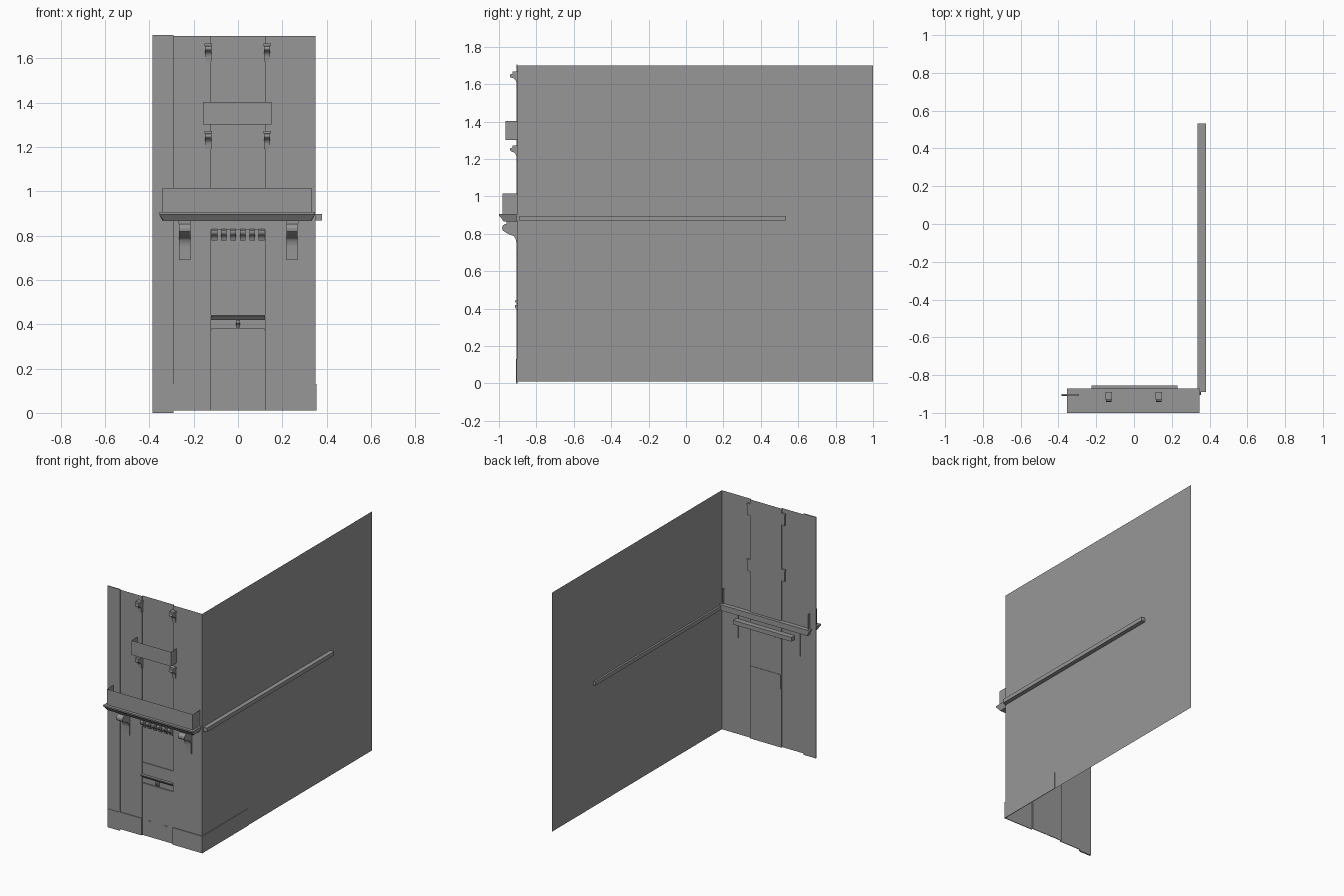
import bpy
import bmesh
from mathutils import Vector

cube = bpy.data.objects.get("Cube")
if cube:
    bpy.data.objects.remove(cube, do_unlink=True)

stone = bpy.data.materials.new("grey stone")
stone.use_nodes = True
GREY = (0.31, 0.31, 0.31, 1)
stone.diffuse_color = GREY
stone.node_tree.nodes["Principled BSDF"].inputs["Base Color"].default_value = GREY


def finish(name, bm, recalc=True):
    if recalc:
        bmesh.ops.recalc_face_normals(bm, faces=bm.faces)
    mesh = bpy.data.meshes.new(name)
    bm.to_mesh(mesh)
    bm.free()
    mesh.materials.append(stone)
    obj = bpy.data.objects.new(name, mesh)
    bpy.context.collection.objects.link(obj)
    return obj


def box(name, x, y, z):
    bm = bmesh.new()
    bmesh.ops.create_cube(bm, size=1)
    for v in bm.verts:
        v.co = Vector(r[0] + (c + 0.5) * (r[1] - r[0]) for c, r in zip(v.co, (x, y, z)))
    return finish(name, bm)


def sheet(name, plan, z):
    """Open vertical sheet that follows a plan line, facing outwards."""
    bm = bmesh.new()
    low, high = ([bm.verts.new((x, y, h)) for x, y in plan] for h in z)
    for i in range(len(plan) - 1):
        bm.faces.new((low[i], low[i + 1], high[i + 1], high[i]))
    return finish(name, bm, recalc=False)


def prism(name, profile, x, smooth=False):
    """Side profile of (y, z) points drawn out along x."""
    bm = bmesh.new()
    face = bm.faces.new([bm.verts.new((x[0], y, z)) for y, z in profile])
    new = bmesh.ops.extrude_face_region(bm, geom=[face])["geom"]
    bmesh.ops.translate(bm, vec=(x[1] - x[0], 0, 0),
                        verts=[v for v in new if isinstance(v, bmesh.types.BMVert)])
    obj = finish(name, bm)
    if smooth:
        for p in obj.data.polygons:
            p.use_smooth = True
        bpy.ops.object.select_all(action="DESELECT")
        obj.select_set(True)
        bpy.context.view_layer.objects.active = obj
        bpy.ops.object.shade_smooth_by_angle()
    return obj


def arc(p, c, q, n=6):
    """Quadratic curve from p to q, pulled towards c."""
    p, c, q = Vector(p), Vector(c), Vector(q)
    return [tuple(p.lerp(c, i / n).lerp(c.lerp(q, i / n), i / n)) for i in range(n + 1)]


# Walls: stepped front and long plain side
FRONT, BACK, BAY = -0.9, -0.89, 0.122
sheet("walls", [(-0.29, FRONT), (-BAY, FRONT), (-BAY, BACK), (BAY, BACK),
                (BAY, FRONT), (0.35, FRONT), (0.35, 1)], (0.01, 1.7))
box("edge_pilaster", (-0.385, -0.29), (-0.907, FRONT), (0, 1.705))

# Plinth
box("plinth_pilaster", (-0.385, -0.295), (-0.91, FRONT), (0, 0.13))
box("plinth_right", (-0.295, -BAY), (-0.905, FRONT), (0.01, 0.13))
box("plinth_left", (BAY, 0.354), (-0.905, FRONT), (0.01, 0.13))
box("plinth_side", (0.35, 0.354), (FRONT, -0.39), (0.01, 0.13))

# Cornice slab, its back ledge and the parapet above
cornice = prism("cornice", [(-0.87, 0.865), (-0.975, 0.865), (-0.98, 0.873),
                            (-0.995, 0.893), (-1, 0.895), (-1, 0.905), (-0.87, 0.905)],
                (-0.355, 0.347))
for v in cornice.data.vertices:
    if v.co.z < 0.89:
        v.co.x *= 0.955
box("back_ledge", (-0.225, 0.23), (-0.892, -0.855), (0.80, 0.83))
sheet("parapet", [(-0.34, -0.88), (-0.34, -0.98), (0.332, -0.98), (0.332, -0.88)],
      (0.905, 1.015))

# Upper balcony screen
sheet("balcony_screen", [(-0.157, FRONT), (-0.157, -0.965), (0.15, -0.965), (0.15, FRONT)],
      (1.3, 1.402))

# Large scroll brackets under the cornice
scroll = ([(-0.895, 0.866), (-0.955, 0.866)]
          + arc((-0.96, 0.853), (-0.983, 0.85), (-0.983, 0.83))
          + arc((-0.98, 0.818), (-0.95, 0.795), (-0.925, 0.79))
          + arc((-0.918, 0.785), (-0.908, 0.77), (-0.907, 0.75))
          + [(-0.907, 0.69), (-0.895, 0.69)])
for side, x in (("right", -0.24), ("left", 0.244)):
    prism(f"scroll_bracket_{side}", scroll, (x - 0.025, x + 0.025), True)
    box(f"scroll_cap_{side}", (x - 0.028, x + 0.028), (-0.96, FRONT), (0.855, 0.866))

# Small brackets flanking the upper bay
for level, top in (("top", 1.667), ("middle", 1.272)):
    small = [(y, top + dz) for y, dz in
             [(-0.89, 0), (-0.925, 0), (-0.928, -0.012)]
             + arc((-0.938, -0.014), (-0.948, -0.028), (-0.93, -0.034))
             + arc((-0.922, -0.036), (-0.908, -0.045), (-0.907, -0.06))
             + [(-0.905, -0.082), (-0.89, -0.082)]]
    for side, x in (("right", -0.134), ("left", 0.131)):
        prism(f"small_bracket_{level}_{side}", small, (x - 0.014, x + 0.014), True)
        box(f"small_cap_{level}_{side}", (x - 0.017, x + 0.017), (-0.928, BACK),
            (top - 0.012, top))

# Row of dentils with the lintel above
box("dentil_lintel", (-BAY, BAY), (-0.9, BACK), (0.828, 0.866))
dentil = ([(-0.888, 0.83), (-0.92, 0.83)]
          + arc((-0.928, 0.822), (-0.93, 0.805), (-0.912, 0.8))
          + [(-0.903, 0.79), (-0.9, 0.777), (-0.888, 0.777)])
for i in range(6):
    x = -0.106 + i * 0.0424
    prism(f"dentil_{i + 1}", dentil, (x - 0.0125, x + 0.0125), True)

# Door leaves with sunken panels
for side, x in (("right", (-0.12, -0.001)), ("left", (0.001, 0.12))):
    s = -1 if side == "right" else 1
    box(f"door_leaf_{side}", x, (-0.894, BACK), (0.01, 0.375))
    bm = bmesh.new()
    face = bm.faces.new([bm.verts.new((s * a, -0.8945, b)) for a, b in
                         ((0.017, 0.158), (0.1, 0.166), (0.102, 0.355),
                          (0.095, 0.365), (0.022, 0.365), (0.016, 0.355))])
    face.normal_update()
    if face.normal.y > 0:
        face.normal_flip()
    bmesh.ops.inset_region(bm, faces=[face], thickness=0.004, depth=0.004)
    finish(f"door_panel_{side}", bm, recalc=False)
    box(f"door_handle_{side}", (s * 0.06 - 0.011, s * 0.06 + 0.011), (-0.898, BACK),
        (0.118, 0.124))

# Transom, moulded ledge and keystone above the door
box("transom", (-0.12, 0.12), (-0.896, -0.887), (0.425, 0.525))
prism("door_ledge", [(BACK, 0.422), (-0.9, 0.422), (-0.914, 0.437), (-0.914, 0.442),
                     (BACK, 0.442)], (-0.122, 0.122))
box("door_head", (-0.12, 0.12), (-0.898, BACK), (0.372, 0.38))
prism("keystone", [(BACK, 0.385), (-0.9, 0.385), (-0.904, 0.395), (-0.915, 0.405),
                   (-0.915, 0.418), (BACK, 0.418)], (-0.008, 0.008))

# Long rail through the side wall
box("side_rail", (0.337, 0.38), (-0.89, 0.532), (0.868, 0.896))
box("rail_end", (0.34, 0.352), (-0.905, -0.885), (0.868, 0.896))
